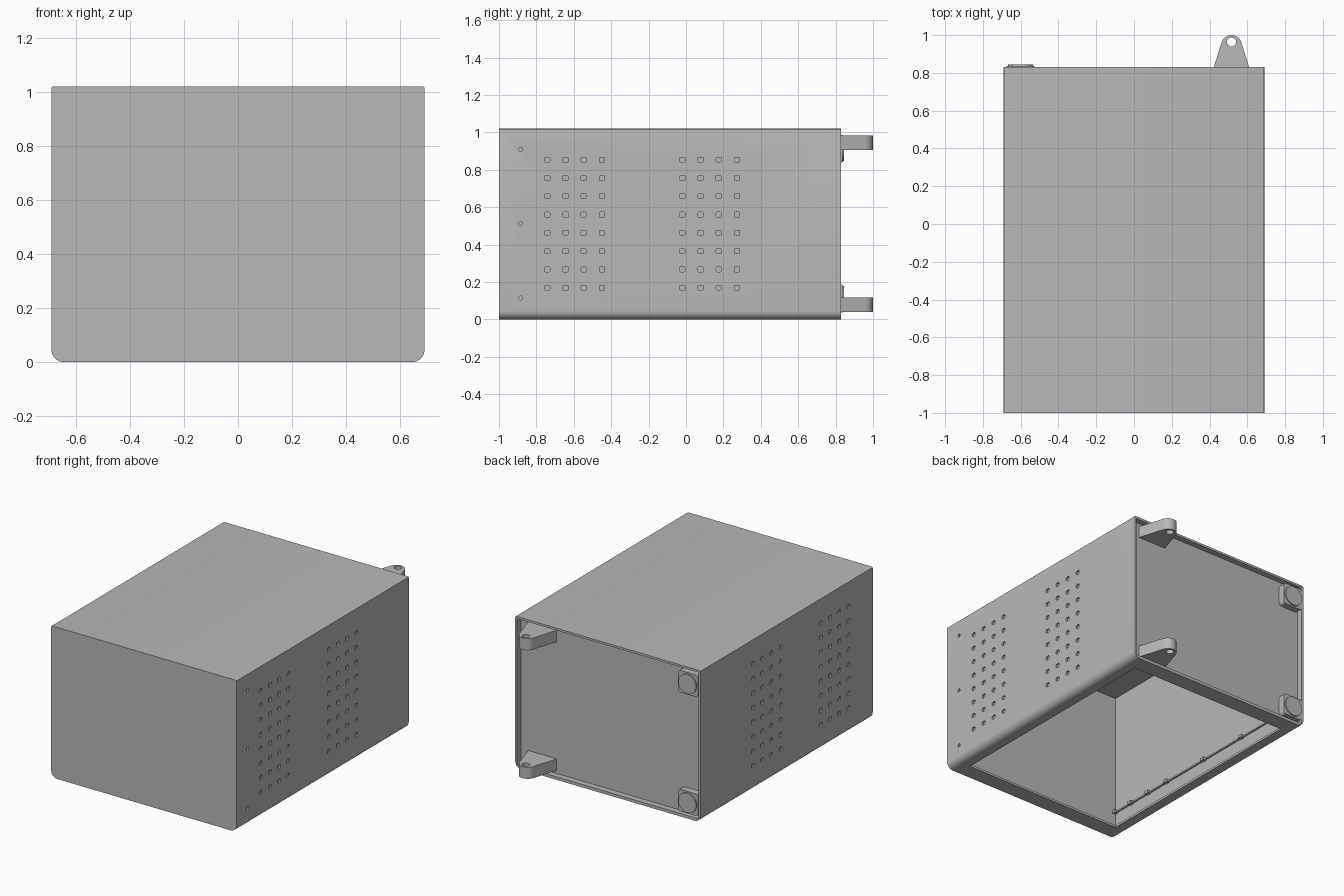
import bpy, bmesh, math
from mathutils import Matrix, Vector

cube = bpy.data.objects.get("Cube")
if cube:
    bpy.data.objects.remove(cube, do_unlink=True)

grey = bpy.data.materials.new("light grey metal")
grey.use_nodes = True
colour = (0.48, 0.48, 0.48, 1)
grey.diffuse_color = colour
grey.node_tree.nodes["Principled BSDF"].inputs["Base Color"].default_value = colour

W, H, FRONT, BACK, PANEL = 0.69, 1.02, -1.0, 0.83, 0.79


def finish(name, bm):
    bmesh.ops.recalc_face_normals(bm, faces=bm.faces)
    mesh = bpy.data.meshes.new(name)
    bm.to_mesh(mesh)
    bm.free()
    mesh.materials.append(grey)
    obj = bpy.data.objects.new(name, mesh)
    bpy.context.collection.objects.link(obj)
    return obj


def add_box(bm, lo, hi):
    lo, hi = Vector(lo), Vector(hi)
    m = Matrix.Translation((lo + hi) / 2) @ Matrix.Diagonal((hi - lo).to_4d())
    return bmesh.ops.create_cube(bm, size=1, matrix=m)["verts"]


def add_prism(bm, points, offset):
    face = bm.faces.new([bm.verts.new(p) for p in points])
    out = bmesh.ops.extrude_face_region(bm, geom=[face])["geom"]
    verts = [v for v in out if isinstance(v, bmesh.types.BMVert)]
    bmesh.ops.translate(bm, verts=verts, vec=offset)


def add_disc(bm, centre, radius, depth, axis, sides=32):
    turn = Matrix.Rotation(math.pi / 2, 4, axis) if axis != "Z" else Matrix()
    bmesh.ops.create_cone(bm, cap_ends=True, segments=sides, radius1=radius,
                          radius2=radius, depth=depth,
                          matrix=Matrix.Translation(centre) @ turn)


def arc(cx, cy, r, start, end, n):
    steps = [math.radians(start + (end - start) * i / n) for i in range(n + 1)]
    return [(cx + r * math.cos(a), cy + r * math.sin(a)) for a in steps]


def cut(obj, bm):
    cutter = finish(obj.name + "_cutter", bm)
    mod = obj.modifiers.new("cut", "BOOLEAN")
    mod.object, mod.operation, mod.solver = cutter, "DIFFERENCE", "EXACT"
    bpy.ops.object.select_all(action="DESELECT")
    bpy.context.view_layer.objects.active = obj
    obj.select_set(True)
    bpy.ops.object.modifier_apply(modifier=mod.name)
    bpy.data.objects.remove(cutter, do_unlink=True)


def smooth(obj):
    bpy.ops.object.select_all(action="DESELECT")
    bpy.context.view_layer.objects.active = obj
    obj.select_set(True)
    bpy.ops.object.shade_smooth_by_angle(angle=math.radians(30))


# Case body: rounded lower edges, nearly sharp upper edges
r, t = 0.045, 0.008
profile = (arc(W - r, r, r, -90, 0, 10) + arc(W - t, H - t, t, 0, 90, 3)
           + arc(t - W, H - t, t, 90, 180, 3) + arc(r - W, r, r, 180, 270, 10))
bm = bmesh.new()
add_prism(bm, [(x, FRONT, z) for x, z in profile], (0, BACK - FRONT, 0))
case = finish("case_body", bm)

# Hollow interior
bm = bmesh.new()
add_box(bm, (-0.67, -0.98, 0.015), (0.67, PANEL - 0.02, 1.0))
cut(case, bm)

# Recess around the back panel, and the opening in the underside
bm = bmesh.new()
add_box(bm, (-0.675, PANEL, 0.02), (0.675, 0.9, 1.005))
add_box(bm, (-0.595, -0.89, -0.1), (0.595, 0.72, 0.1))
cut(case, bm)

# Blind ventilation holes on both sides, screw holes on the left side
bm = bmesh.new()
for side in (-1, 1):
    for start in (-0.742, -0.02):
        for col in range(4):
            for row in range(8):
                y, z = start + col * 0.0975, 0.17 + row * 0.0977
                verts = add_box(bm, (side * W - 0.01, y - 0.014, z - 0.013),
                                (side * W + 0.01, y + 0.014, z + 0.013))
                edges = {e for v in verts for e in v.link_edges
                         if abs(e.verts[0].co.x - e.verts[1].co.x) > 0.01}
                bmesh.ops.bevel(bm, geom=list(edges), offset=0.005,
                                segments=2, profile=0.5, affect="EDGES")
for z in (0.115, 0.513, 0.91):
    add_disc(bm, (W, -0.885, z), 0.011, 0.02, "Y", 16)
cut(case, bm)
smooth(case)

# Inner ledges with small tabs
for side, label in ((1, "left"), (-1, "right")):
    bm = bmesh.new()
    add_box(bm, (min(side * 0.66, side * 0.675), -0.985, 0.165),
            (max(side * 0.66, side * 0.675), PANEL - 0.015, 0.175))
    for y in (-0.97, -0.82, -0.65, -0.47, -0.11, 0.26):
        add_box(bm, (min(side * 0.645, side * 0.675), y - 0.015, 0.16),
                (max(side * 0.645, side * 0.675), y + 0.015, 0.18))
    finish(label + "_inner_ledge", bm)

# Back hinge brackets: tapered lugs with a round end and a pin hole
for label, z in (("lower", 0.04), ("upper", 0.905)):
    tip = arc(0.516, 0.945, 0.055, 15, 165, 16)
    outline = [(0.625, PANEL - 0.01)] + tip + [(0.407, PANEL - 0.01)]
    bm = bmesh.new()
    add_prism(bm, [(x, y, z) for x, y in outline], (0, 0, 0.078))
    hinge = finish(label + "_hinge_bracket", bm)
    bm = bmesh.new()
    add_disc(bm, (0.516, 0.963, z + 0.04), 0.024, 0.2, "Z", 24)
    cut(hinge, bm)
    smooth(hinge)

# Back feet: rounded square pads with a raised disc
for label, z in (("lower", 0.112), ("upper", 0.912)):
    pad, corner = 0.074, 0.02
    c = pad - corner
    outline = (arc(c, c, corner, 0, 90, 5) + arc(-c, c, corner, 90, 180, 5)
               + arc(-c, -c, corner, 180, 270, 5) + arc(c, -c, corner, 270, 360, 5))
    bm = bmesh.new()
    add_prism(bm, [(x - 0.6, PANEL - 0.01, y + z) for x, y in outline],
              (0, 0.836 - PANEL + 0.01, 0))
    smooth(finish(label + "_foot_pad", bm))
    bm = bmesh.new()
    add_disc(bm, (-0.6, 0.835, z), 0.066, 0.02, "X")
    smooth(finish(label + "_foot_disc", bm))
